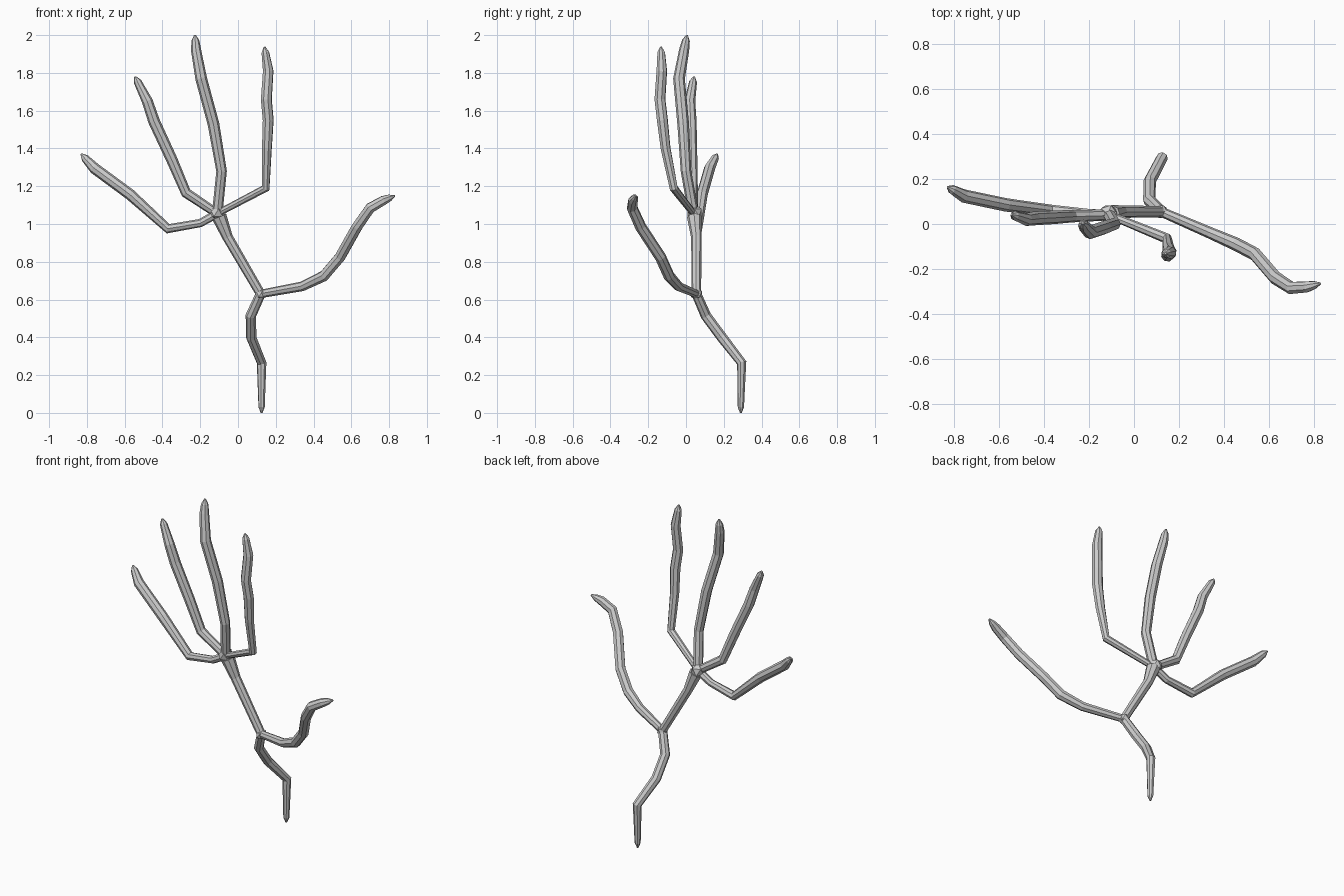
import bpy, bmesh, math
from mathutils import Vector

SIDES = 8


def branch(name, pts, pointed=True, tip=0.021):
    """Faceted tube through (x, y, z, radius) points, finished with a blunt point."""
    path = [Vector(p[:3]) for p in pts]
    rad = [p[3] for p in pts]
    if pointed:
        back = (path[-2] - path[-1]).normalized()
        path.insert(-1, path[-1] + back * 0.03)
        rad[-1] = tip
        rad.append(0.005)
    dirs = [(b - a).normalized() for a, b in zip(path, path[1:])]
    bm = bmesh.new()
    rings = []
    side = dirs[0].orthogonal().normalized()
    for i, p in enumerate(path):
        t = (dirs[max(i - 1, 0)] + dirs[min(i, len(dirs) - 1)]).normalized()
        side = (side - t * side.dot(t)).normalized()
        other = t.cross(side)
        ring = []
        for k in range(SIDES):
            a = math.tau * k / SIDES
            ring.append(bm.verts.new(p + (side * math.cos(a) + other * math.sin(a)) * rad[i]))
        rings.append(ring)
    for r, s in zip(rings, rings[1:]):
        for k in range(SIDES):
            n = (k + 1) % SIDES
            bm.faces.new((r[k], r[n], s[n], s[k]))
    bm.faces.new(rings[0][::-1])
    bm.faces.new(rings[-1])
    mesh = bpy.data.meshes.new(name)
    bm.to_mesh(mesh)
    bm.free()
    obj = bpy.data.objects.new(name, mesh)
    bpy.context.collection.objects.link(obj)


def knot(name, loc, radius):
    bpy.ops.mesh.primitive_ico_sphere_add(subdivisions=1, radius=radius, location=loc)
    bpy.context.object.name = name


fork = (0.12, 0.055, 0.63)
hub = (-0.11, 0.04, 1.055)

# Lower stem, ending in a point at the ground
branch("lower_stem", [(*fork, 0.026), (0.068, 0.105, 0.515, 0.028), (0.07, 0.19, 0.40, 0.028),
                      (0.125, 0.295, 0.265, 0.026), (0.125, 0.29, 0.0, 0.02)], tip=0.017)

# Upper stem between the two joints
branch("upper_stem", [(*fork, 0.025), (-0.055, 0.055, 0.93, 0.028), (-0.1, 0.045, 1.04, 0.04)], False)

# Side branch from the lower joint
branch("side_branch", [(*fork, 0.022), (0.34, -0.04, 0.67, 0.026), (0.455, -0.09, 0.725, 0.03),
                       (0.54, -0.135, 0.825, 0.03), (0.63, -0.24, 0.985, 0.03),
                       (0.70, -0.285, 1.085, 0.029), (0.77, -0.28, 1.125, 0.026),
                       (0.83, -0.265, 1.15, 0.02)], tip=0.019)

# Four long branches fanning out from the upper joint
branch("branch_outer_left", [(*hub, 0.023), (-0.2, 0.045, 1.005, 0.022), (-0.37, 0.06, 0.975, 0.026),
                             (-0.57, 0.085, 1.155, 0.03), (-0.76, 0.125, 1.295, 0.03),
                             (-0.83, 0.165, 1.37, 0.02)])
branch("branch_inner_left", [(*hub, 0.024), (-0.275, 0.035, 1.165, 0.028), (-0.35, 0.03, 1.34, 0.03),
                             (-0.445, 0.025, 1.545, 0.031), (-0.48, 0.02, 1.65, 0.029),
                             (-0.545, 0.042, 1.78, 0.02)])
branch("branch_middle", [(*hub, 0.028), (-0.087, 0.0, 1.28, 0.028), (-0.13, -0.015, 1.53, 0.031),
                         (-0.195, -0.037, 1.77, 0.031), (-0.222, -0.01, 1.92, 0.027),
                         (-0.228, 0.005, 2.0, 0.02)])
branch("branch_right", [(*hub, 0.018), (0.147, -0.065, 1.19, 0.023), (0.153, -0.108, 1.40, 0.027),
                        (0.16, -0.125, 1.55, 0.03), (0.15, -0.138, 1.66, 0.03),
                        (0.16, -0.128, 1.81, 0.029), (0.14, -0.132, 1.938, 0.02)])

# Joint knots
knot("fork_knot", fork, 0.034)
knot("hub_knot", (-0.115, 0.045, 1.06), 0.045)
